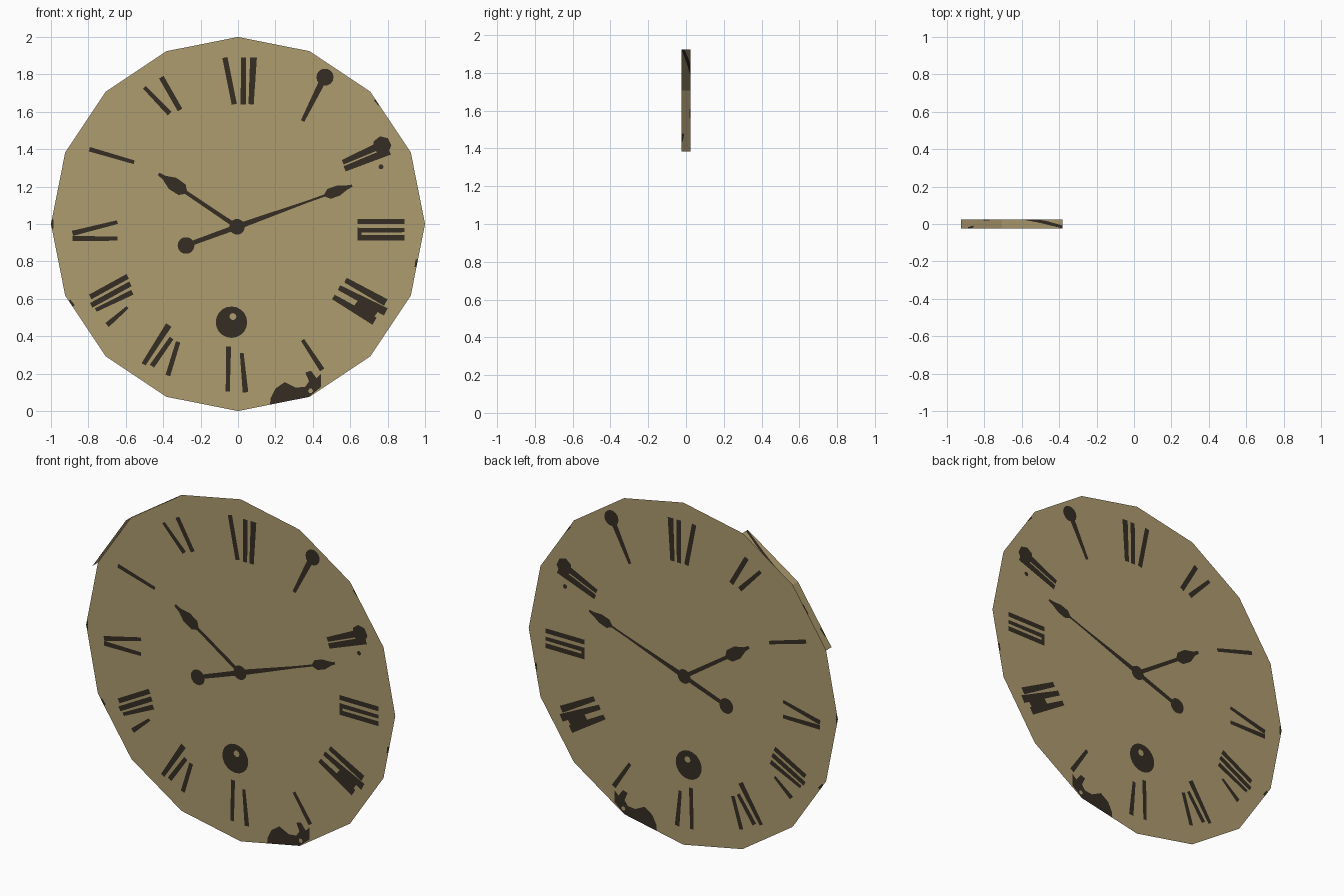
import bpy, math
from mathutils import Vector
from mathutils.geometry import delaunay_2d_cdt


def material(name, col):
    m = bpy.data.materials.new(name)
    m.diffuse_color = (*col, 1)
    return m


TAN = material("aged_tan", (0.43, 0.335, 0.162))
DARK = material("dark_brown", (0.036, 0.026, 0.018))


def disc(x, z, r, n=14):
    return [(x + r * math.cos(2 * math.pi * i / n), z + r * math.sin(2 * math.pi * i / n)) for i in range(n)]


def shape(p, q, profile):
    """Symmetric outline from p to q; profile = (fraction, half width) pairs."""
    p, q = Vector(p), Vector(q)
    d = q - p
    n = Vector((-d.y, d.x)).normalized()
    right = [p + d * t - n * w for t, w in profile]
    left = [p + d * t + n * w for t, w in reversed(profile)]
    return [tuple(v) for v in right + left]


def bar(x1, z1, x2, z2, w1=0.014, w2=0.014):
    return shape((x1, z1), (x2, z2), [(0, w1), (1, w2)])


def panel(name, outline, marks, clear, place):
    """Flat sheet with the marks cut into it as dark faces."""
    polys = [outline] + marks + clear
    pts, faces = [], []
    for poly in polys:
        faces.append(list(range(len(pts), len(pts) + len(poly))))
        pts += [Vector(p) for p in poly]
    vs, _, fs, _, _, src = delaunay_2d_cdt(pts, [], faces, 1, 1e-5)
    keep = [(f, s) for f, s in zip(fs, src) if 0 in s]
    me = bpy.data.meshes.new(name)
    me.from_pydata([place(v.x, v.y) for v in vs], [], [f for f, _ in keep])
    me.materials.append(TAN)
    me.materials.append(DARK)
    for poly, (_, s) in zip(me.polygons, keep):
        top = max(s)
        poly.material_index = 1 if 0 < top <= len(marks) else 0
    ob = bpy.data.objects.new(name, me)
    bpy.context.collection.objects.link(ob)
    return ob


# hour strokes, upper half of the dial
upper = [
    (-0.07, 1.89, -0.02, 1.64), (0.03, 1.89, 0.028, 1.64), (0.083, 1.89, 0.07, 1.64, 0.018, 0.014),
    (0.46, 1.78, 0.345, 1.55, 0.018, 0.01),
    (0.56, 1.33, 0.77, 1.425, 0.013, 0.02), (0.57, 1.295, 0.81, 1.39, 0.015, 0.02),
    (-0.555, 1.33, -0.795, 1.4, 0.01, 0.012),
    (-0.365, 1.59, -0.5, 1.73, 0.014, 0.01), (-0.31, 1.61, -0.41, 1.785),
    (0.64, 1.013, 0.89, 1.013), (0.64, 0.967, 0.89, 0.967, 0.013, 0.011), (0.64, 0.926, 0.89, 0.926),
    (0.65, 0.97, 0.65, 0.925, 0.01, 0.01),
    (-0.645, 1.01, -0.885, 0.95, 0.01, 0.014), (-0.645, 0.922, -0.885, 0.922, 0.011, 0.014),
]
# hour strokes, lower half of the dial
lower = [
    (0.575, 0.70, 0.79, 0.58, 0.014, 0.02), (0.54, 0.66, 0.79, 0.53, 0.014, 0.022),
    (0.51, 0.61, 0.73, 0.48, 0.014, 0.022), (0.64, 0.59, 0.74, 0.52, 0.03, 0.045),
    (0.345, 0.38, 0.45, 0.22, 0.01, 0.014),
    (-0.05, 0.345, -0.055, 0.105, 0.013, 0.011), (0.02, 0.31, 0.04, 0.10, 0.01, 0.015),
    (-0.37, 0.46, -0.505, 0.25, 0.017, 0.012), (-0.355, 0.39, -0.46, 0.24, 0.012, 0.014),
    (-0.32, 0.37, -0.375, 0.19, 0.012, 0.013),
    (-0.59, 0.72, -0.79, 0.61), (-0.575, 0.68, -0.785, 0.565), (-0.565, 0.635, -0.76, 0.54, 0.014, 0.01),
    (-0.59, 0.555, -0.70, 0.46, 0.008, 0.014),
]
marks = [bar(*b) for b in upper + lower]

# ball ends and small dial
marks += [disc(0.465, 1.785, 0.046), disc(0.77, 1.42, 0.05, 7), disc(0.765, 1.305, 0.014, 6),
          disc(-0.035, 0.475, 0.084, 20)]

# hands, hub and tail
hub = (-0.005, 0.985)
marks += [
    disc(*hub, 0.042),
    shape(hub, (-0.425, 1.268), [(0, 0.012), (0.65, 0.01), (0.7, 0.034), (0.82, 0.036), (0.93, 0.012), (1, 0.008)]),
    shape(hub, (0.61, 1.205), [(0, 0.016), (0.6, 0.006), (0.76, 0.006), (0.8, 0.028), (0.88, 0.028), (0.95, 0.012), (1, 0.006)]),
    bar(*hub, -0.28, 0.885, 0.014, 0.012),
    disc(-0.278, 0.885, 0.045),
]

# stain at the lower edge and chips at the rim
marks.append([(0.17, 0.03), (0.175, 0.07), (0.2, 0.12), (0.25, 0.155), (0.31, 0.125), (0.36, 0.13),
              (0.38, 0.16), (0.36, 0.205), (0.39, 0.215), (0.42, 0.175), (0.445, 0.2),
              (0.445, 0.13), (0.39, 0.085), (0.37, 0.07)][::-1])
marks += [bar(0.73, 1.665, 0.755, 1.635, 0.005, 0.005), bar(-0.995, 1.025, -0.995, 0.975, 0.008, 0.008),
          bar(0.955, 0.81, 0.95, 0.77, 0.006, 0.006), bar(-0.905, 0.59, -0.88, 0.56, 0.01, 0.01)]
clear = [disc(-0.027, 0.505, 0.019, 8), disc(0.388, 0.108, 0.013, 6)]

# sixteen-sided dial sheet
panel("clock_face", disc(0, 1, 1, 16), marks, clear, lambda x, z: (x, 0.025, z))

# two rim strips at the upper left
ring = [(-math.cos(math.pi * k / 8), 1 + math.sin(math.pi * k / 8)) for k in (1, 2, 3)]
strip = [(0, -0.025), (1, -0.025), (1, 0.025), (0, 0.025)]
rim_marks = [
    [disc(0.25, -0.016, 0.007, 6), bar(0.17, -0.022, 0.3, -0.014, 0.005, 0.005), bar(0.55, 0.022, 0.7, 0.022, 0.004, 0.004)],
    [[(0.33, 0.024), (0.6, 0.008), (1, -0.023), (1, -0.008), (0.75, 0.015), (0.6, 0.024)]],
]
for name, a, b, m in zip(("rim_strip_lower", "rim_strip_upper"), ring, ring[1:], rim_marks):
    panel(name, strip, m, [],
          lambda u, y, a=a, b=b: (a[0] + (b[0] - a[0]) * u, y, a[1] + (b[1] - a[1]) * u))
